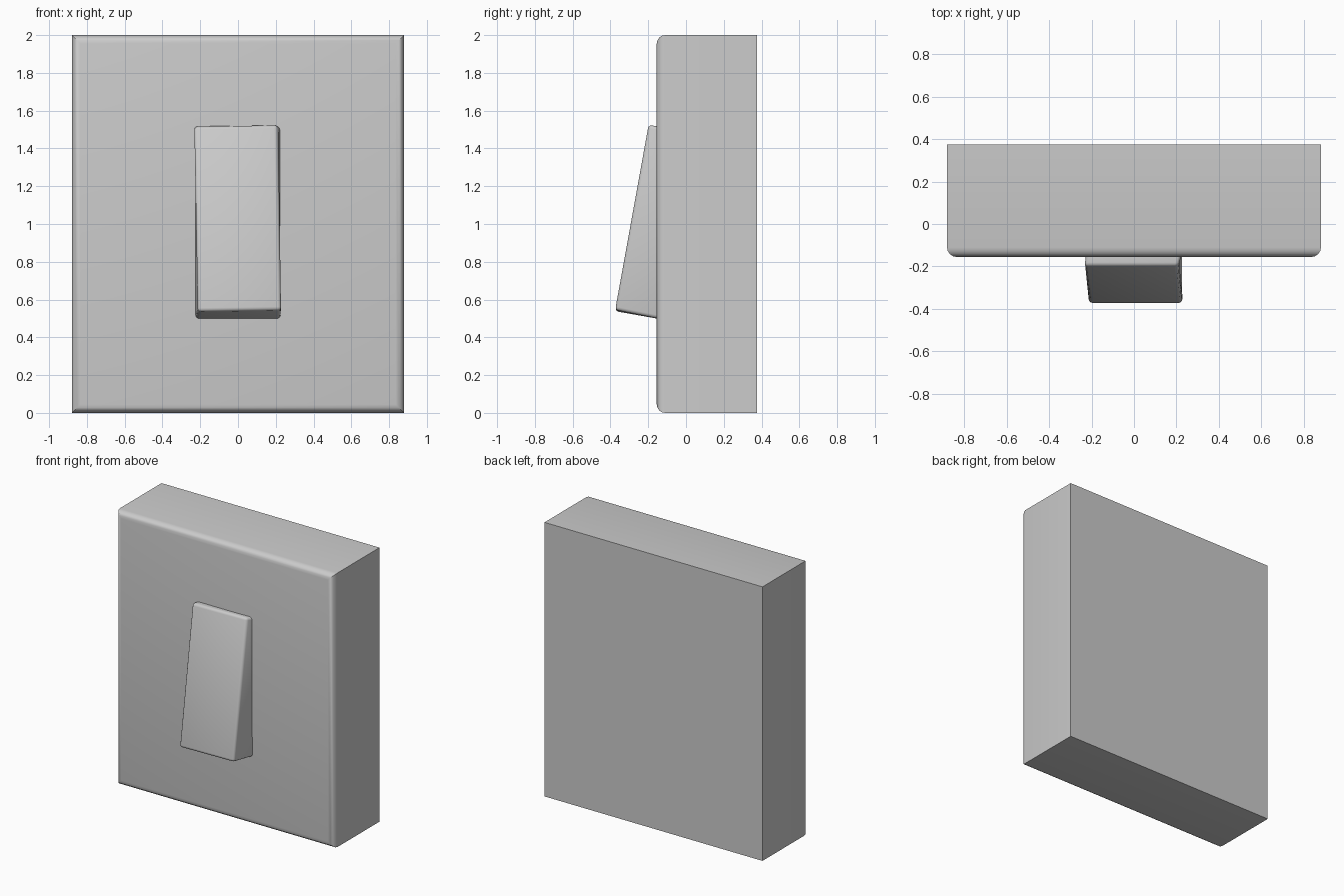
import bpy, bmesh
from math import radians

if "Cube" in bpy.data.objects:
    bpy.data.objects.remove(bpy.data.objects["Cube"])


def hexa(name, back, front, bevel, segs, all_sides=False):
    """Block between a back and a front quad, with rounded front edges."""
    bm = bmesh.new()
    b = [bm.verts.new(p) for p in back]
    f = [bm.verts.new(p) for p in front]
    bm.faces.new(b)
    bm.faces.new(f)
    for i in range(4):
        j = (i + 1) % 4
        bm.faces.new((b[i], b[j], f[j], f[i]))
    bmesh.ops.recalc_face_normals(bm, faces=bm.faces)
    edges = [e for e in bm.edges
             if all(v in f for v in e.verts)
             or (all_sides and not all(v in b for v in e.verts))]
    bmesh.ops.bevel(bm, geom=edges, offset=bevel, segments=segs,
                    profile=0.5, affect='EDGES')
    me = bpy.data.meshes.new(name)
    bm.to_mesh(me)
    bm.free()
    ob = bpy.data.objects.new(name, me)
    bpy.context.collection.objects.link(ob)
    bpy.ops.object.select_all(action='DESELECT')
    ob.select_set(True)
    bpy.context.view_layer.objects.active = ob
    bpy.ops.object.shade_smooth_by_angle(angle=radians(40))
    return ob


def rect(x, y, z0, z1):
    return [(-x, y, z0), (x, y, z0), (x, y, z1), (-x, y, z1)]


# Wall plate with rounded front rim
hexa("switch_plate", rect(0.88, 0.375, 0, 2), rect(0.88, -0.155, 0, 2), 0.045, 4)

# Tilted rocker, its front face very slightly twisted
hexa("rocker",
     rect(0.225, -0.14, 0.497, 1.515),
     [(-0.212, -0.375, 0.538, ), (0.228, -0.375, 0.545),
      (0.208, -0.198, 1.525), (-0.234, -0.198, 1.517)],
     0.018, 3, all_sides=True)
